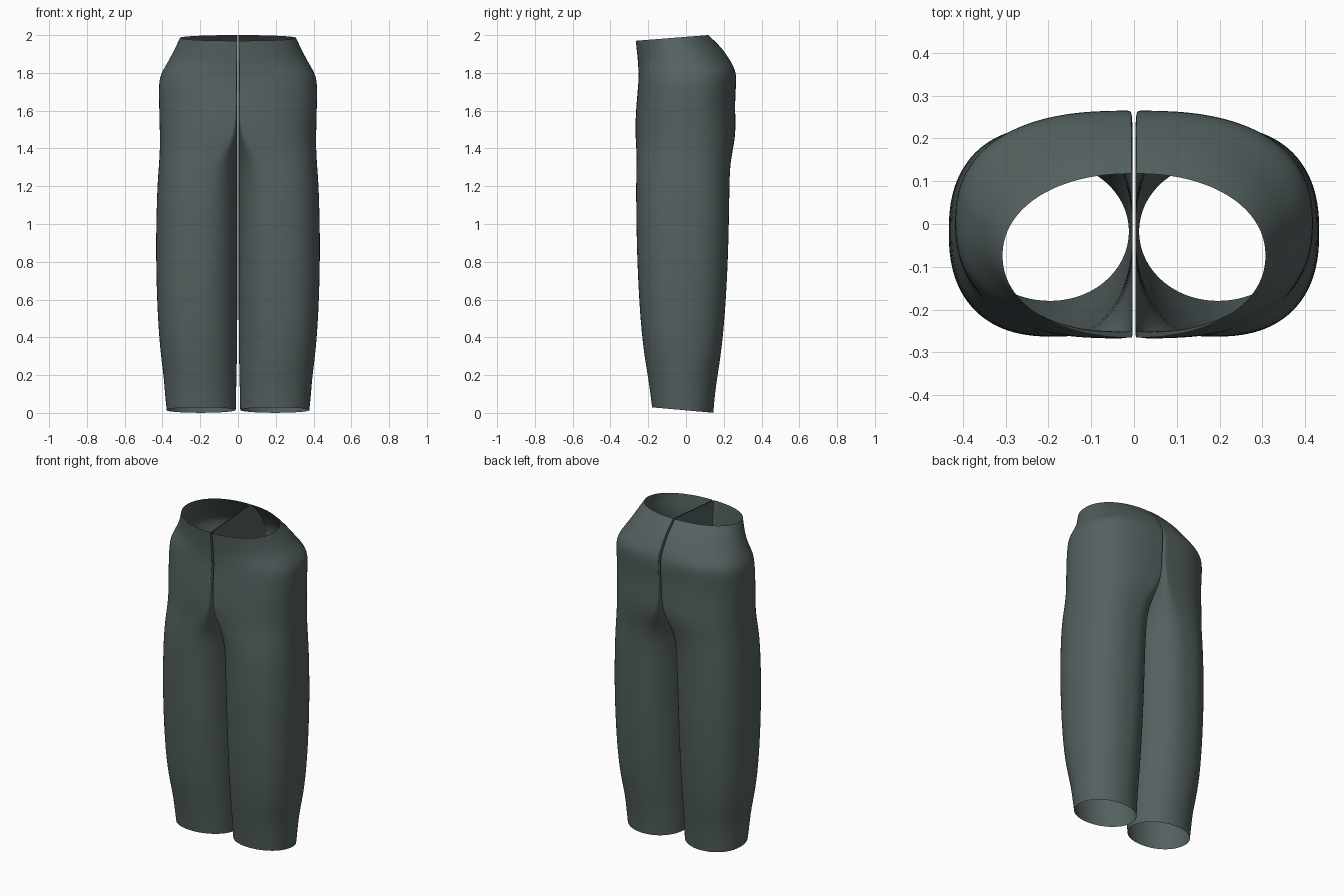
import bpy, bmesh, math

cube = bpy.data.objects.get("Cube")
if cube:
    bpy.data.objects.remove(cube, do_unlink=True)

# Dark slate cloth
cloth = bpy.data.materials.new("slate_cloth")
cloth.use_nodes = True
colour = (0.088, 0.118, 0.116, 1)
cloth.diffuse_color = colour
cloth.node_tree.nodes["Principled BSDF"].inputs["Base Color"].default_value = colour

# Half-trouser profile: height, outer x, front y, back y, middle x, inner squareness
PROFILE = [
    (.015, .378, -.18, .145, .195, 2),
    (.1, .387, -.19, .152, .195, 2),
    (.2, .394, -.205, .165, .198, 2),
    (.35, .415, -.23, .19, .2, 2),
    (.6, .43, -.25, .212, .2, 2.1),
    (.9, .436, -.262, .226, .2, 2.2),
    (1.2, .428, -.265, .23, .19, 2.3),
    (1.32, .418, -.262, .234, .16, 2.6),
    (1.42, .413, -.263, .256, .09, 4),
    (1.5, .415, -.27, .264, .04, 7),
    (1.63, .418, -.264, .258, .025, 9),
    (1.75, .421, -.253, .268, .025, 9),
    (1.8, .406, -.251, .262, .02, 9),
    (1.86, .37, -.253, .228, .015, 9),
    (1.92, .338, -.259, .187, .012, 9),
    (1.985, .308, -.266, .118, .01, 9),
]
SIDES = 56


def power(value, squareness):
    return math.copysign(abs(value) ** (2 / squareness), value)


def ring_points(z, outer, front, back, middle, inner_square):
    """Closed cross-section, round outside and squared along the centre seam."""
    inner = 0.012 - 0.009 * min(1, z / 0.4)
    mid_y, half_y = (front + back) / 2, (back - front) / 2
    tilt = -0.09 + 0.085 * z
    outer_square = 2.1 if z > 1.83 or z < 0.3 else 2.4
    for i in range(SIDES):
        angle = math.tau * i / SIDES
        c, s = math.cos(angle), math.sin(angle)
        square = outer_square if c > 0 else inner_square
        radius = outer - middle if c > 0 else middle - inner
        y = half_y * power(s, square)
        yield (middle + radius * power(c, square), mid_y + y, z + tilt * y)


# Open tube from cuff to waist
bm = bmesh.new()
rings = [[bm.verts.new(p) for p in ring_points(*row)] for row in PROFILE]
for low, high in zip(rings, rings[1:]):
    for i in range(SIDES):
        j = (i + 1) % SIDES
        bm.faces.new((low[i], low[j], high[j], high[i]))
mesh = bpy.data.meshes.new("trousers")
bm.to_mesh(mesh)
bm.free()
mesh.materials.append(cloth)
trousers = bpy.data.objects.new("trousers", mesh)
bpy.context.collection.objects.link(trousers)

# Smooth cloth surface and matching second leg
smooth = trousers.modifiers.new("smooth_cloth", 'SUBSURF')
smooth.levels = smooth.render_levels = 2
mirror = trousers.modifiers.new("other_leg", 'MIRROR')
mirror.use_mirror_merge = False
for face in mesh.polygons:
    face.use_smooth = True
